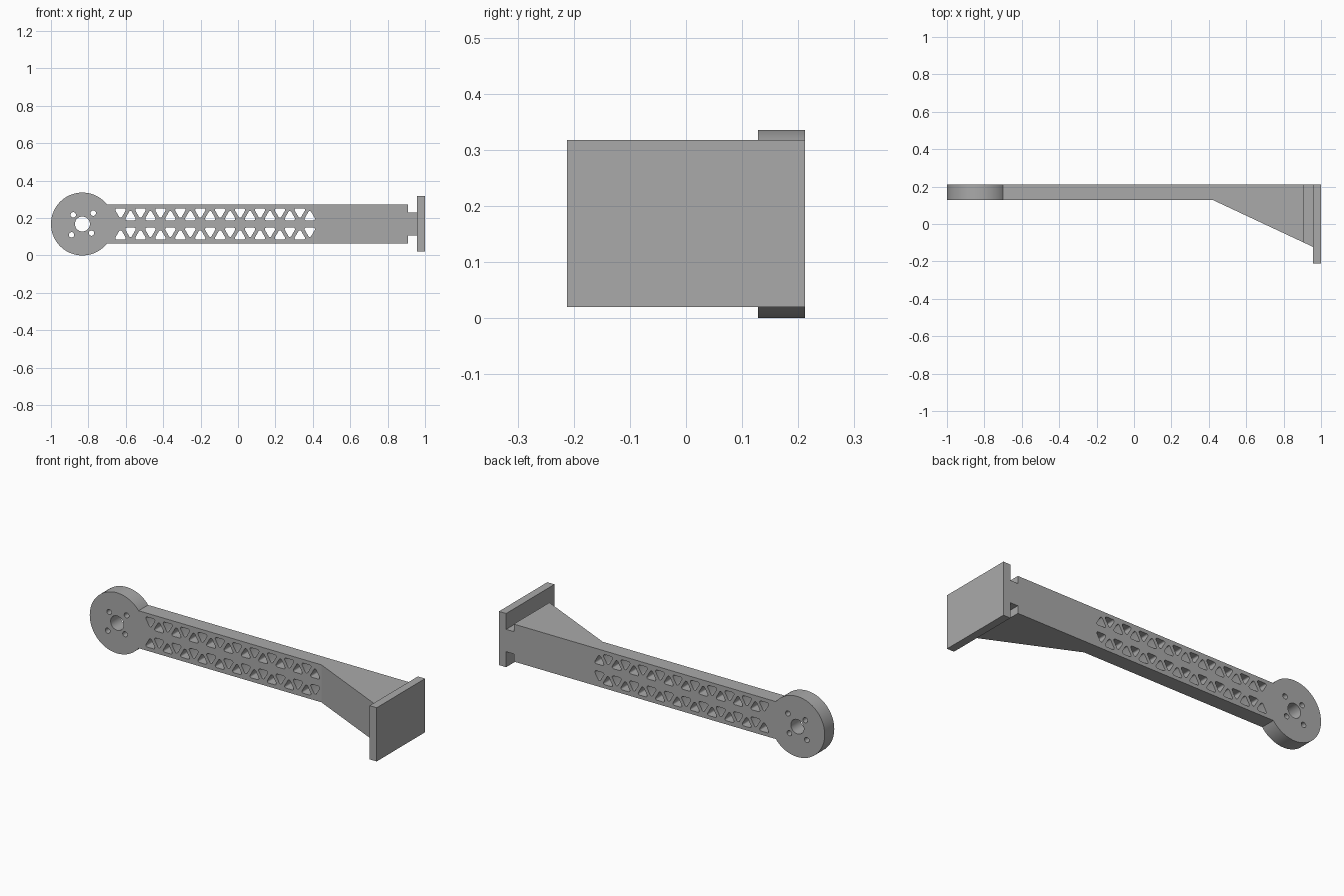
import bpy, bmesh
from math import sin, cos, pi, asin, sqrt, radians

old = bpy.data.objects.get("Cube")
if old:
    bpy.data.objects.remove(old, do_unlink=True)

# Single grey material
GREY = (0.4, 0.4, 0.4, 1)
grey = bpy.data.materials.new("plain grey")
grey.use_nodes = True
grey.diffuse_color = GREY
shader = grey.node_tree.nodes["Principled BSDF"]
shader.inputs["Base Color"].default_value = GREY

MID = 0.168                  # height of the arm's centre line
BACK, FACE = 0.212, 0.128    # back and front of the arm
HALF, NECK = 0.104, 0.062    # half heights of arm and neck
ARM_END, PLATE = 0.909, 0.956
HUB_X, HUB_R = -0.832, 0.168


def arc(cx, cz, r, start, end, n):
    return [(cx + r * cos(start + (end - start) * i / n),
             cz + r * sin(start + (end - start) * i / n)) for i in range(n + 1)]


def circle(cx, cz, r, n):
    return arc(cx, cz, r, 0, 2 * pi, n)[:-1]


def rounded_triangle(cx, cz, point):
    """Triangle with rounded corners; point is +1 for tip up, -1 for tip down."""
    reach, r = 0.022, 0.0085
    pts = []
    for k in range(3):
        a = point * pi / 2 + k * 2 * pi / 3
        pts += arc(cx + reach * cos(a), cz + reach * sin(a), r, a - pi / 3, a + pi / 3, 6)
    return pts


def prism(name, outline, low, high):
    """Extrude an outline in x and y between two heights."""
    bm = bmesh.new()
    base = bm.faces.new([bm.verts.new((x, y, low)) for x, y in outline])
    top = bmesh.ops.extrude_face_region(bm, geom=[base])["geom"]
    for v in top:
        if isinstance(v, bmesh.types.BMVert):
            v.co.z = high
    bmesh.ops.recalc_face_normals(bm, faces=bm.faces)
    mesh = bpy.data.meshes.new(name)
    bm.to_mesh(mesh)
    bm.free()
    mesh.materials.append(grey)
    obj = bpy.data.objects.new(name, mesh)
    bpy.context.collection.objects.link(obj)
    return obj


# Arm outline: round hub, straight beam, narrow neck
join = asin(HALF / HUB_R)
outline = arc(HUB_X, MID, HUB_R, join, 2 * pi - join, 80)
outline += [(ARM_END, MID - HALF), (ARM_END, MID - NECK), (PLATE, MID - NECK),
            (PLATE, MID + NECK), (ARM_END, MID + NECK), (ARM_END, MID + HALF)]
loops = [outline]

# Hub holes: shaft and two pairs of screws on crossed diagonals
loops.append(circle(HUB_X, MID, 0.04, 40))
for degrees, reach in ((45, 0.082), (135, 0.069), (225, 0.082), (315, 0.069)):
    a = radians(degrees)
    loops.append(circle(HUB_X + reach * cos(a), MID + reach * sin(a), 0.0145, 20))

# Lightening holes: alternating triangles, mirrored about the centre line
for i in range(10):
    x = -0.628 + i * 0.1065
    for side in (1, -1):
        loops.append(rounded_triangle(x, MID + side * 0.064, -side))
        loops.append(rounded_triangle(x + 0.0533, MID + side * 0.039, side))

curve = bpy.data.curves.new("arm", "CURVE")
curve.dimensions = "2D"
curve.fill_mode = "BOTH"
curve.extrude = (BACK - FACE) / 2
for pts in loops:
    spline = curve.splines.new("POLY")
    spline.points.add(len(pts) - 1)
    for p, (x, z) in zip(spline.points, pts):
        p.co = (x, z, 0, 1)
    spline.use_cyclic_u = True
curve.materials.append(grey)
arm = bpy.data.objects.new("arm", curve)
bpy.context.collection.objects.link(arm)
arm.location.y = (BACK + FACE) / 2
arm.rotation_euler.x = pi / 2
bpy.ops.object.select_all(action="DESELECT")
arm.select_set(True)
bpy.context.view_layer.objects.active = arm
bpy.ops.object.convert(target="MESH")
bpy.ops.object.shade_smooth_by_angle(angle=radians(30))

# Sloping gusset in front of the beam, with a narrow neck to the plate
START, TIP = 0.422, -0.122


def slope(x):
    return FACE + (TIP - FACE) * (x - START) / (PLATE - START)


prism("gusset", [(START, FACE), (ARM_END, slope(ARM_END)), (ARM_END, FACE)],
      MID - HALF, MID + HALF)
prism("gusset_neck", [(ARM_END, FACE), (ARM_END, slope(ARM_END)), (PLATE, TIP), (PLATE, FACE)],
      MID - NECK, MID + NECK)

# End plate
prism("end_plate", [(PLATE, -BACK), (1, -BACK), (1, BACK), (PLATE, BACK)], 0.02, 0.318)
